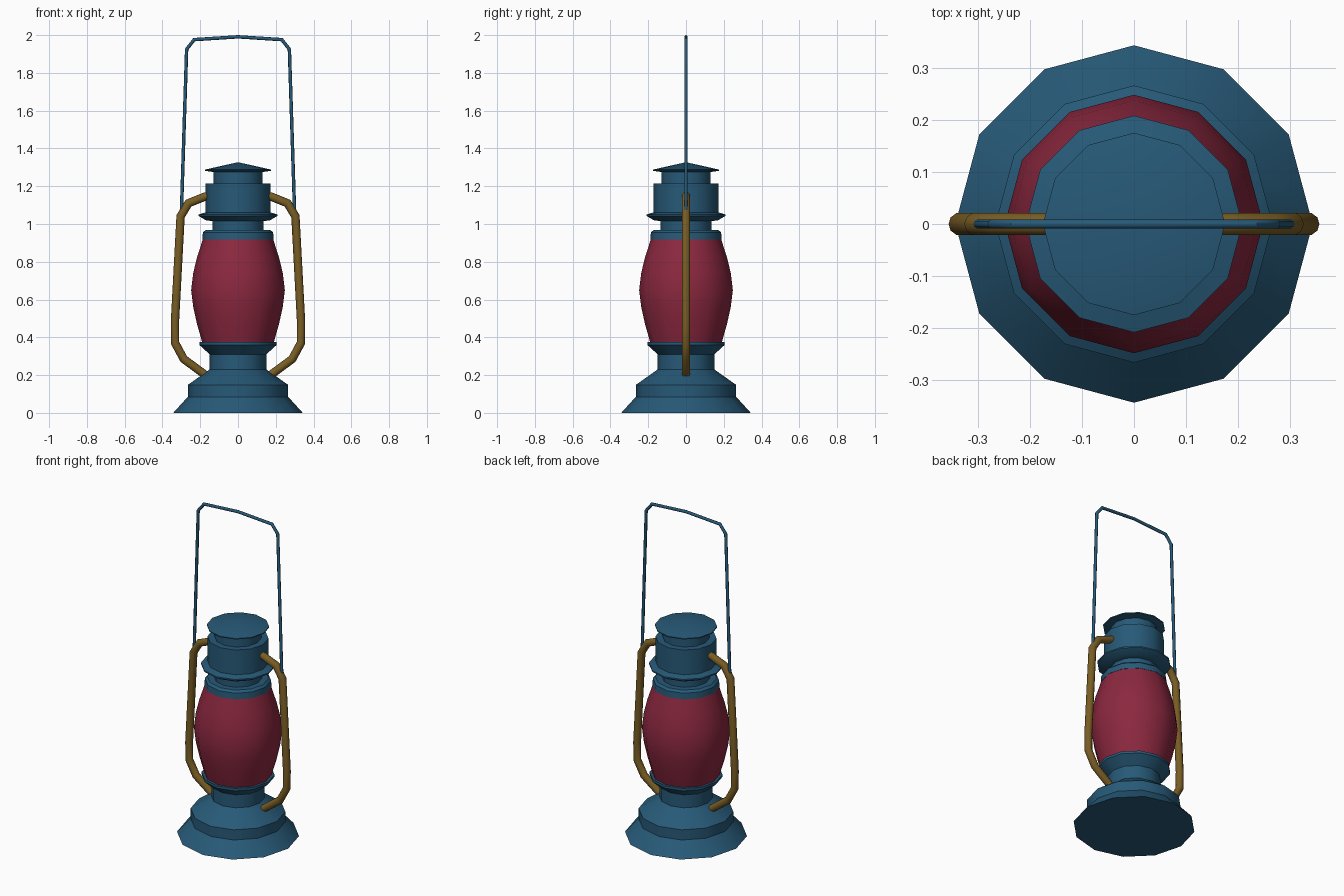
import bpy, bmesh, math
from mathutils import Matrix, Vector

if "Cube" in bpy.data.objects:
    bpy.data.objects.remove(bpy.data.objects["Cube"], do_unlink=True)

SIDES = 12


def material(name, rgb):
    m = bpy.data.materials.new(name)
    m.use_nodes = True
    m.diffuse_color = (*rgb, 1)
    m.node_tree.nodes["Principled BSDF"].inputs["Base Color"].default_value = (*rgb, 1)
    return m


BLUE = material("blue painted metal", (0.02, 0.1, 0.185))
RED = material("red glass", (0.26, 0.021, 0.05))
BRASS = material("brass", (0.19, 0.11, 0.018))


def finish(obj, mat, angle):
    obj.data.materials.clear()
    obj.data.materials.append(mat)
    bpy.ops.object.select_all(action="DESELECT")
    obj.select_set(True)
    bpy.context.view_layer.objects.active = obj
    bpy.ops.object.shade_smooth_by_angle(angle=math.radians(angle))


def lathe(name, profile, mat, angle=31):
    """Turn a (radius, height) profile around the z axis."""
    bm = bmesh.new()
    verts = [bm.verts.new((r, 0, z)) for r, z in profile]
    edges = [bm.edges.new(pair) for pair in zip(verts, verts[1:])]
    bmesh.ops.spin(bm, geom=verts + edges, cent=(0, 0, 0), axis=(0, 0, 1),
                   angle=math.tau, steps=SIDES)
    bmesh.ops.remove_doubles(bm, verts=bm.verts, dist=0.0005)
    bmesh.ops.recalc_face_normals(bm, faces=bm.faces)
    mesh = bpy.data.meshes.new(name)
    bm.to_mesh(mesh)
    bm.free()
    obj = bpy.data.objects.new(name, mesh)
    bpy.context.collection.objects.link(obj)
    finish(obj, mat, angle)


def tube(name, path, radius, mat):
    """Sweep a round section along an (x, z) path in the y = 0 plane."""
    bm = bmesh.new()
    pts = [Vector((x, 0, z)) for x, z in path]
    count = 10
    rings = []
    for i, p in enumerate(pts):
        before = (p - pts[i - 1]).normalized() if i else None
        after = (pts[i + 1] - p).normalized() if i < len(pts) - 1 else None
        tangent = ((before or after) + (after or before)).normalized()
        miter = 1 / tangent.dot(before or after)
        side = Vector((tangent.z, 0, -tangent.x)) * radius * miter
        up = Vector((0, radius, 0))
        angles = [math.tau * k / count for k in range(count)]
        rings.append([bm.verts.new(p + side * math.cos(a) + up * math.sin(a)) for a in angles])
    for a, b in zip(rings, rings[1:]):
        for k in range(count):
            n = (k + 1) % count
            bm.faces.new((a[k], a[n], b[n], b[k]))
    bm.faces.new(rings[0])
    bm.faces.new(rings[-1])
    bmesh.ops.recalc_face_normals(bm, faces=bm.faces)
    mesh = bpy.data.meshes.new(name)
    bm.to_mesh(mesh)
    bm.free()
    obj = bpy.data.objects.new(name, mesh)
    bpy.context.collection.objects.link(obj)
    finish(obj, mat, 40)


# Fuel tank base with the flared burner collar
lathe("base", [(0, 0), (0.343, 0), (0.266, 0.085), (0.266, 0.148), (0.15, 0.23),
               (0.15, 0.31), (0.205, 0.36), (0.205, 0.375), (0.188, 0.375),
               (0.175, 0.35), (0, 0.35)], BLUE)

# Bulging globe
lathe("glass_globe", [(0, 0.355), (0.185, 0.355), (0.197, 0.4), (0.217, 0.47),
                      (0.237, 0.56), (0.248, 0.65), (0.237, 0.74), (0.218, 0.82),
                      (0.197, 0.885), (0.186, 0.922), (0, 0.922)], RED)

# Ring on top of the globe, neck, flange and chimney
lathe("chimney", [(0, 0.918), (0.189, 0.918), (0.186, 0.955), (0.172, 0.968),
                  (0.135, 0.968), (0.135, 1.015), (0.17, 1.02), (0.208, 1.042),
                  (0.208, 1.05), (0.171, 1.062), (0.171, 1.215), (0.131, 1.215),
                  (0.131, 1.285), (0, 1.285)], BLUE)

# Shallow conical cap
lathe("cap", [(0, 1.275), (0.131, 1.275), (0.175, 1.282), (0.175, 1.288),
              (0, 1.327)], BLUE)

# Side air tubes
side_path = [(0.15, 1.15), (0.175, 1.145), (0.262, 1.11), (0.304, 1.04),
             (0.334, 0.48), (0.333, 0.37), (0.287, 0.285), (0.165, 0.195)]
for side, sign in (("left", 1), ("right", -1)):
    tube(side + "_air_tube", [(sign * x, z) for x, z in side_path], 0.022, BRASS)

# Wire carrying handle
half = [(0.3, 1.05), (0.272, 1.925), (0.232, 1.976)]
tube("carrying_handle", half + [(0, 1.991)] + [(-x, z) for x, z in reversed(half)],
     0.009, BLUE)
